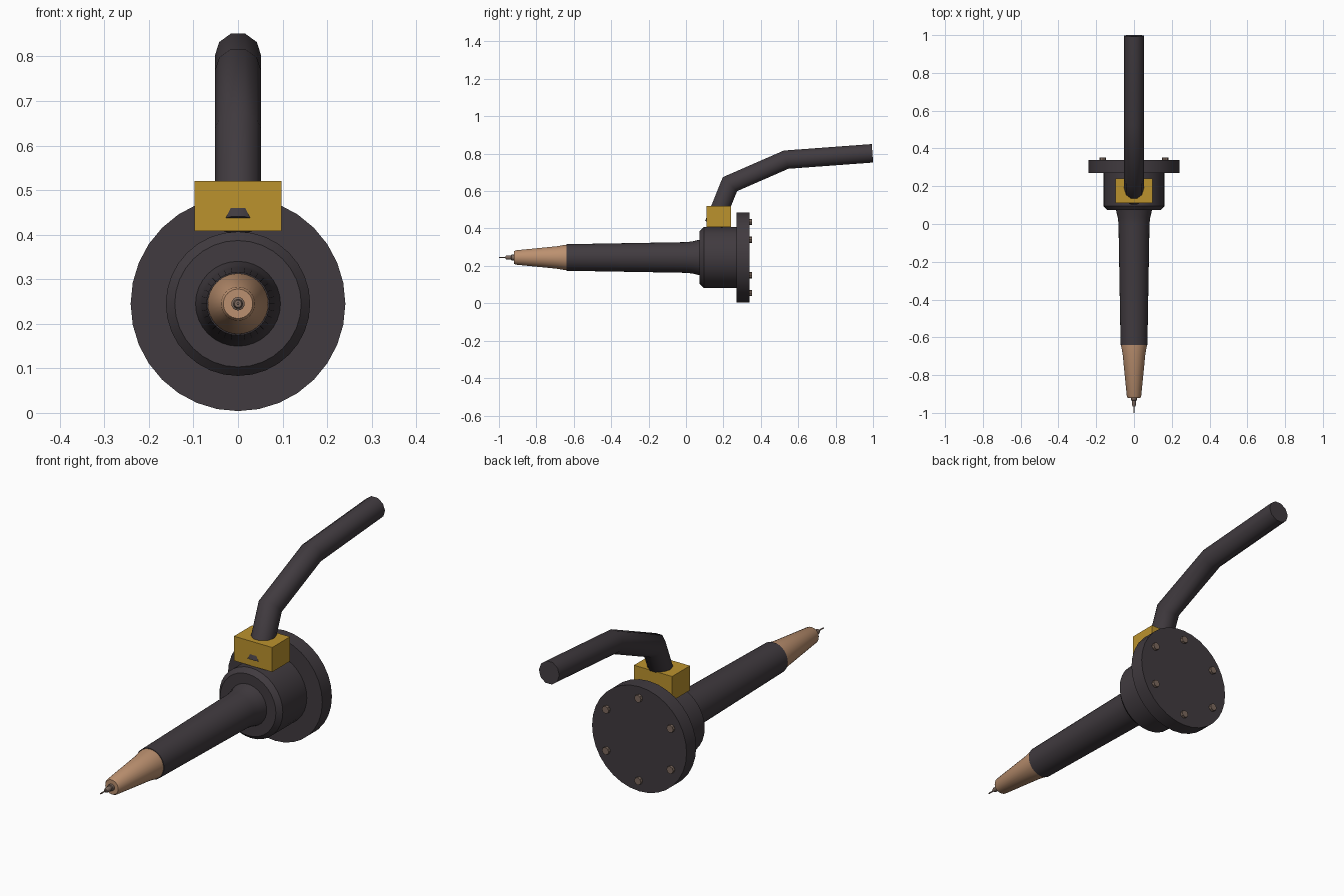
import bpy, bmesh, math
from mathutils import Vector

if "Cube" in bpy.data.objects:
    bpy.data.objects.remove(bpy.data.objects["Cube"])

AXIS_Z = 0.245


def material(name, rgb):
    m = bpy.data.materials.new(name)
    m.diffuse_color = (*rgb, 1)
    m.use_nodes = True
    m.node_tree.nodes["Principled BSDF"].inputs["Base Color"].default_value = m.diffuse_color
    return m


DARK = material("charcoal", (0.052, 0.043, 0.050))
COPPER = material("copper", (0.50, 0.28, 0.16))
BRASS = material("brass_yellow", (0.50, 0.29, 0.027))
STEEL = material("brown_steel", (0.20, 0.14, 0.11))


def skin(name, rings, mat, angle=30):
    """Join rings of points into a closed, capped tube."""
    bm = bmesh.new()
    rows = [[bm.verts.new(p) for p in ring] for ring in rings]
    n = len(rows[0])
    for a, b in zip(rows, rows[1:]):
        for i in range(n):
            j = (i + 1) % n
            bm.faces.new((a[i], a[j], b[j], b[i]))
    bm.faces.new(rows[0])
    bm.faces.new(rows[-1])
    bmesh.ops.recalc_face_normals(bm, faces=bm.faces[:])
    me = bpy.data.meshes.new(name)
    bm.to_mesh(me)
    bm.free()
    me.materials.append(mat)
    ob = bpy.data.objects.new(name, me)
    bpy.context.collection.objects.link(ob)
    bpy.ops.object.select_all(action='DESELECT')
    ob.select_set(True)
    bpy.context.view_layer.objects.active = ob
    bpy.ops.object.shade_smooth_by_angle(angle=math.radians(angle))
    return ob


def turned(name, profile, mat, sides=32, x=0, z=AXIS_Z, angle=30):
    """Round part about a y axis; profile is (y, radius)."""
    turn = [2 * math.pi * i / sides for i in range(sides)]
    return skin(name, [[(x + r * math.cos(t), y, z + r * math.sin(t)) for t in turn]
                       for y, r in profile], mat, angle)


# Torch body, from tip to flange
turned("wire", [(-1.0, 0.003), (-0.95, 0.003)], STEEL, 8, angle=50)
turned("contact_tip", [(-0.965, 0.008), (-0.958, 0.011), (-0.935, 0.011),
                       (-0.933, 0.015), (-0.91, 0.015)], STEEL, 16)
turned("nozzle", [(-0.92, 0.033), (-0.912, 0.038), (-0.69, 0.060),
                  (-0.645, 0.068), (-0.63, 0.068)], COPPER)
turned("barrel", [(-0.64, 0.071), (0.0, 0.082), (0.035, 0.086), (0.08, 0.097)], DARK)
turned("housing", [(0.073, 0.142), (0.095, 0.162), (0.28, 0.162)], DARK)
turned("flange", [(0.27, 0.241), (0.34, 0.241)], DARK)

# Ring of bolts on the rear face
for k in range(6):
    a = math.radians(30 + 60 * k)
    turned(f"bolt_{k + 1}", [(0.33, 0.017), (0.353, 0.017)], STEEL, 8,
           0.19 * math.cos(a), AXIS_Z + 0.19 * math.sin(a))

# Cable clamp block
bpy.ops.mesh.primitive_cube_add(size=1, location=(0, 0.175, 0.4645))
block = bpy.context.object
block.name = "clamp_block"
block.scale = (0.195, 0.13, 0.113)
block.data.materials.append(BRASS)

# Bent hose with mitred corners
path = [Vector(p) for p in ((0, 0.148, 0.422), (0, 0.235, 0.637),
                            (0, 0.535, 0.768), (0, 0.997, 0.802))]
dirs = [(b - a).normalized() for a, b in zip(path, path[1:])]
R, N = 0.052, 10
rings = []
for i, p in enumerate(path):
    d0, d1 = dirs[max(i - 1, 0)], dirs[min(i, len(dirs) - 1)]
    t = (d0 + d1).normalized()
    up = Vector((1, 0, 0)).cross(t) / t.dot(d1)
    rings.append([p + Vector((R * math.cos(a), 0, 0)) + up * R * math.sin(a)
                  for a in (2 * math.pi * k / N for k in range(N))])
skin("hose", rings, DARK, 40)
